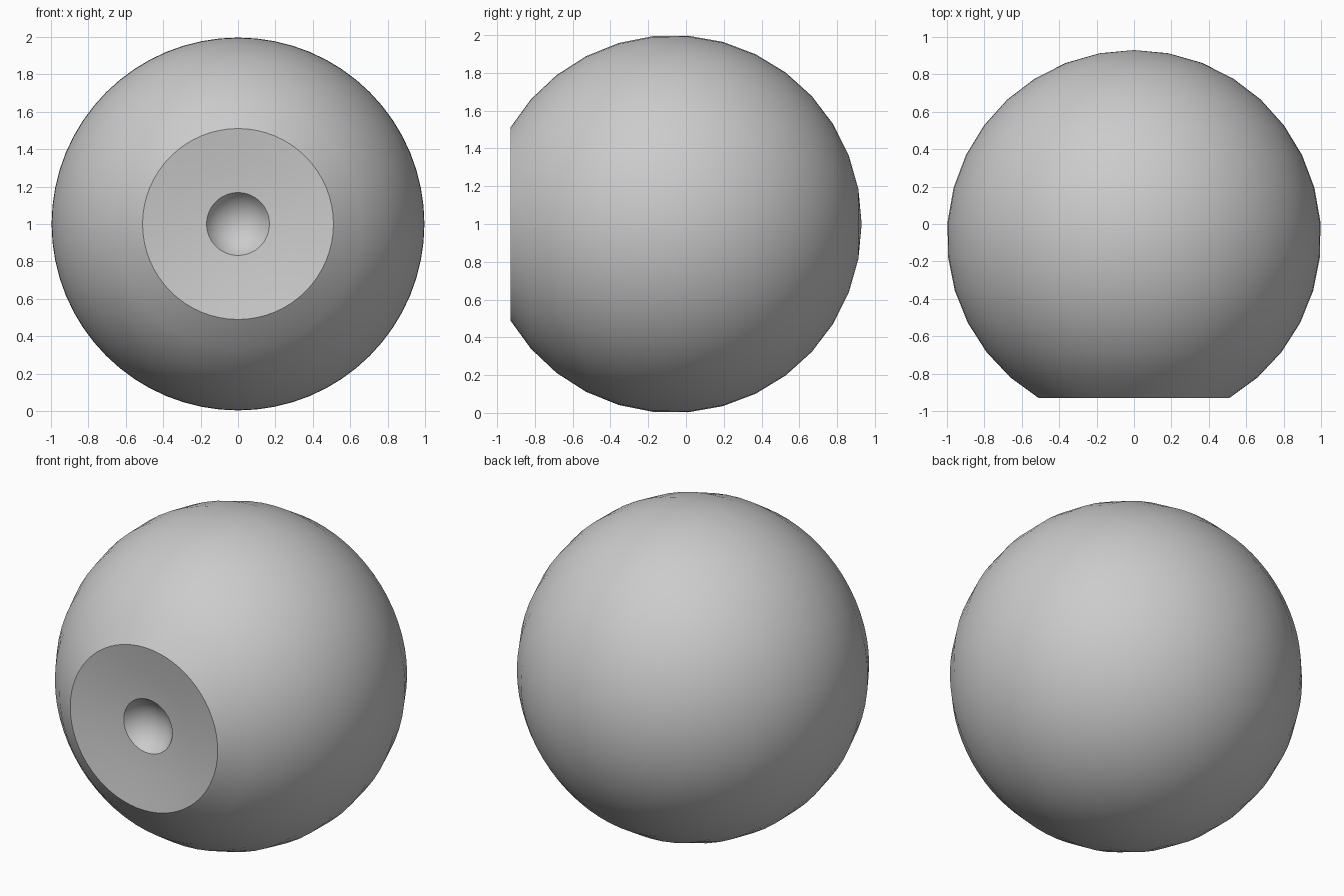
import bpy, bmesh
from math import sin, cos, pi, acos, asin, radians

if "Cube" in bpy.data.objects:
    bpy.data.objects.remove(bpy.data.objects["Cube"])

SEGS = 32
CENTRE_Y = -0.07      # ball centre
FACE_Y = -0.93        # flat front rim
DISH_R, DISH_DEPTH = 0.51, 0.04
PIT_R = 0.168


def lathe(name, profile, segs):
    """Spin (radius, y) points around the y axis through z = 1."""
    bm = bmesh.new()
    rings = []
    for r, y in profile:
        if r < 1e-5:
            rings.append([bm.verts.new((0, y, 1))])
        else:
            rings.append([bm.verts.new((r * sin(2 * pi * i / segs), y,
                                        1 + r * cos(2 * pi * i / segs)))
                          for i in range(segs)])
    for a, b in zip(rings, rings[1:]):
        for i in range(segs):
            j = (i + 1) % segs
            quad = [a[i % len(a)], a[j % len(a)], b[j % len(b)], b[i % len(b)]]
            bm.faces.new(list(dict.fromkeys(quad)))
    bmesh.ops.recalc_face_normals(bm, faces=bm.faces)
    mesh = bpy.data.meshes.new(name)
    bm.to_mesh(mesh)
    bm.free()
    obj = bpy.data.objects.new(name, mesh)
    bpy.context.collection.objects.link(obj)
    bpy.ops.object.select_all(action='DESELECT')
    obj.select_set(True)
    bpy.context.view_layer.objects.active = obj
    bpy.ops.object.shade_smooth_by_angle(angle=radians(30))
    return obj


# ball: from the back pole to the truncated front rim
rim = acos((FACE_Y - CENTRE_Y))
profile = [(sin(rim * k / 14), CENTRE_Y + cos(rim * k / 14)) for k in range(15)]

# shallow concave dish sinking towards the pit
for k in range(1, 7):
    t = k / 6
    profile.append((DISH_R + (PIT_R - DISH_R) * t,
                    FACE_Y + DISH_DEPTH * (1 - (1 - t) ** 1.3)))

# rounded pit in the middle
half = radians(60)
R = PIT_R / sin(half)
pit_y = FACE_Y + DISH_DEPTH
for k in range(1, 9):
    a = half * (1 - k / 8)
    profile.append((R * sin(a), pit_y + R * (cos(a) - cos(half))))

lathe("eyeball", profile, SEGS * 2)
